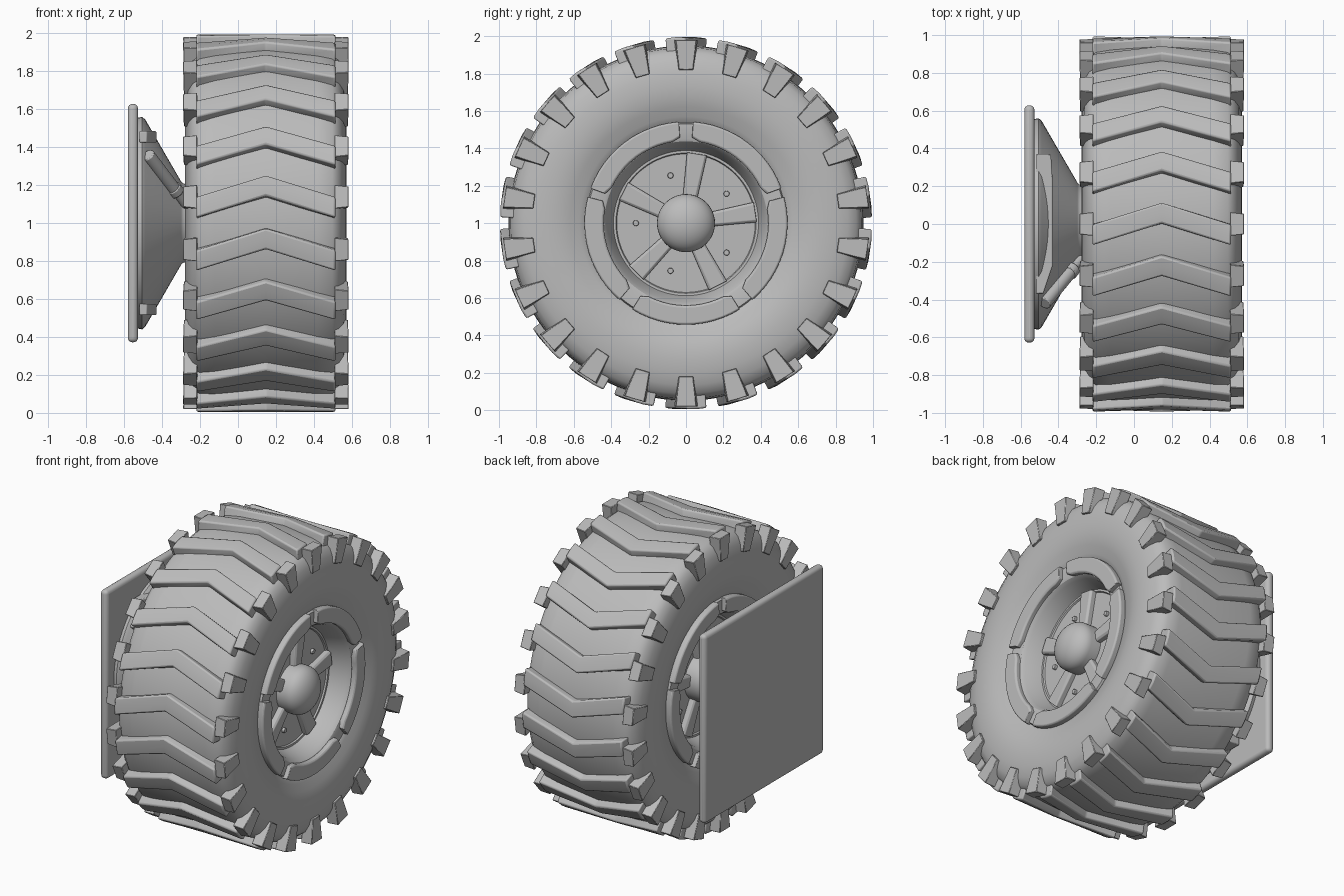
import bpy, bmesh, math
from mathutils import Vector

if "Cube" in bpy.data.objects:
    bpy.data.objects.remove(bpy.data.objects["Cube"])

CX, CZ = 0.147, 1.0          # wheel centre
LUGS = 22
rad = math.radians

grey = bpy.data.materials.new("grey")
grey.diffuse_color = (0.5, 0.5, 0.5, 1)
grey.use_nodes = True
grey.node_tree.nodes["Principled BSDF"].inputs["Base Color"].default_value = grey.diffuse_color


def wheel_point(u, r, a):
    """u = offset along the axle, a = clockwise angle from the top."""
    return Vector((CX + u, r * math.sin(a), CZ + r * math.cos(a)))


def loft(bm, sections, cap=True, ring=False):
    rows = [[bm.verts.new(p) for p in s] for s in sections]
    n = len(rows[0])
    pairs = list(zip(rows, rows[1:] + rows[:1])) if ring else list(zip(rows, rows[1:]))
    for a, b in pairs:
        for i in range(n if cap else n - 1):
            j = (i + 1) % n
            bm.faces.new((a[i], a[j], b[j], b[i]))
    if cap and not ring:
        bm.faces.new(rows[0])
        bm.faces.new(rows[-1])


def finish(name, bm, bevel=0.0, smooth=35, segments=2):
    bmesh.ops.remove_doubles(bm, verts=bm.verts, dist=1e-5)
    bmesh.ops.recalc_face_normals(bm, faces=bm.faces)
    me = bpy.data.meshes.new(name)
    bm.to_mesh(me)
    bm.free()
    me.materials.append(grey)
    ob = bpy.data.objects.new(name, me)
    bpy.context.collection.objects.link(ob)
    if bevel:
        mod = ob.modifiers.new("bevel", 'BEVEL')
        mod.width, mod.segments, mod.limit_method = bevel, segments, 'ANGLE'
    bpy.ops.object.select_all(action='DESELECT')
    ob.select_set(True)
    bpy.context.view_layer.objects.active = ob
    bpy.ops.object.shade_smooth_by_angle(angle=rad(smooth))
    return ob


def lathe(name, profile, steps=96, smooth=35):
    bm = bmesh.new()
    loft(bm, [[wheel_point(u, r, math.tau * k / steps) for u, r in profile]
              for k in range(steps)], cap=False, ring=True)
    return finish(name, bm, smooth=smooth)


def mirrored(half):
    return half + [(-u, r) for u, r in reversed(half)]


def rod(name, p, q, radius, sides=24, bevel=0.0):
    p, q = Vector(p), Vector(q)
    rot = (q - p).to_track_quat('Z', 'Y')
    circle = [rot @ Vector((radius * math.cos(t), radius * math.sin(t), 0))
              for t in (math.tau * i / sides for i in range(sides))]
    bm = bmesh.new()
    loft(bm, [[p + c for c in circle], [q + c for c in circle]])
    return finish(name, bm, bevel)


# Tyre carcass
lathe("tyre", mirrored([(0.33, 0.50), (0.375, 0.535), (0.388, 0.57), (0.408, 0.62),
                        (0.421, 0.67), (0.426, 0.73), (0.422, 0.80), (0.408, 0.865),
                        (0.385, 0.91), (0.35, 0.938), (0.27, 0.946), (0.0, 0.949)]), smooth=50)

# Chevron tread bars
bm = bmesh.new()
for k in range(LUGS):
    a = math.tau * k / LUGS
    bars = []
    for u, lo in ((-0.367, -6.7), (0, 0), (0.367, -6.7)):
        bars.append([wheel_point(u, r, a + rad(lo + d))
                     for r, d in ((0.90, 0), (0.994, 0.2), (0.996, 3.3), (0.994, 6.5), (0.90, 6.7))])
    loft(bm, bars)
finish("tread_bars", bm, 0.01)

# Shoulder blocks on both sidewalls
bm = bmesh.new()
for side in (-1, 1):
    for k in range(LUGS):
        a = math.tau * k / LUGS
        out, tan = Vector((0, math.sin(a), math.cos(a))), Vector((0, math.cos(a), -math.sin(a)))
        secs = []
        for r0, u0, u1, w in ((0.82, 0.36, 0.432, 0.038), (0.98, 0.362, 0.436, 0.055)):
            secs.append([Vector((CX + side * u, 0, CZ)) + out * r0 + tan * t
                         for u, t in ((u0, -w * 1.15), (u1, -w), (u1, w), (u0, w * 1.15))])
        loft(bm, secs)
finish("shoulder_blocks", bm, 0.003, segments=1)

# Rim barrel with recessed discs on both sides
lathe("rim", mirrored([(0.245, 0.0), (0.245, 0.37), (0.255, 0.375), (0.255, 0.388), (0.265, 0.392),
                       (0.36, 0.42), (0.383, 0.437), (0.388, 0.45), (0.388, 0.53),
                       (0.36, 0.545)]), smooth=30)

# Domed hub, same on both sides
dome = [(0.315 + 0.105 * math.cos(t), 0.155 * math.sin(t))
        for t in (math.pi / 2 * i / 10 for i in range(11))]
lathe("hub", mirrored(dome + [(0.24, 0.155)]), 48)

# Rim clamp segments, spokes and bolts on both sides
seg_bm, spoke_bm, bolt_bm = bmesh.new(), bmesh.new(), bmesh.new()
for side in (-1, 1):
    for a0, a1 in ((4, 70), (75, 139), (148, 212), (221, 285), (290, 356)):
        secs = []
        for i in range(13):
            a = rad(a0 + (a1 - a0) * i / 12)
            inner = 0.46 if i in (0, 12) else 0.44
            secs.append([wheel_point(side * u, r, a) for u, r in
                         ((0.36, inner), (0.41, inner), (0.418, inner + 0.01),
                          (0.418, 0.535), (0.41, 0.543), (0.36, 0.543))])
        loft(seg_bm, secs)
    for k in range(5):
        a = rad(9 + 72 * k)
        out, tan = Vector((0, math.sin(a), math.cos(a))), Vector((0, math.cos(a), -math.sin(a)))
        secs = []
        for r, w in ((0.10, 0.036), (0.375, 0.054)):
            secs.append([Vector((CX + side * u, 0, CZ)) + out * r + tan * t
                         for u, t in ((0.23, -w), (0.275, -w), (0.285, -w + 0.012),
                                      (0.285, w - 0.012), (0.275, w), (0.23, w))])
        loft(spoke_bm, secs)
        c = wheel_point(0, 0.268, rad(54 + 72 * k))
        ring = [(0.016 * math.cos(t), 0.016 * math.sin(t)) for t in
                (math.tau * i / 12 for i in range(12))]
        loft(bolt_bm, [[c + Vector((side * u, y, z)) for y, z in ring] for u in (0.23, 0.262)])
finish("rim_clamps", seg_bm, 0.003)
finish("spokes", spoke_bm, 0.003)
finish("bolts", bolt_bm, 0.003)

# Square mounting plate
bm = bmesh.new()
loft(bm, [[Vector((x, y * 0.628, CZ + z * 0.628)) for y, z in ((-1, -1), (1, -1), (1, 1), (-1, 1))]
          for x in (-0.581, -0.527)])
finish("mounting_plate", bm, 0.024, segments=4)

# Round mount cone and axle
lathe("mount_cone", [(x - CX, r) for x, r in ((-0.53, 0.0), (-0.53, 0.555), (-0.505, 0.56),
                                              (-0.488, 0.545), (-0.30, 0.22), (-0.29, 0.21),
                                              (-0.275, 0.205), (-0.275, 0.0))], 64, 30)
rod("axle", (-0.3, 0, CZ), (-0.1, 0, CZ), 0.10)

# Upper and lower brackets beside the cone
bm = bmesh.new()
for s in (-1, 1):
    secs = []
    for z in (0.425, 0.485):
        secs.append([Vector((x, y, CZ + s * z)) for x, y in
                     ((-0.52, -0.37), (-0.48, -0.37), (-0.43, -0.22),
                      (-0.43, 0.22), (-0.44, 0.37), (-0.52, 0.37))])
    loft(bm, secs)
finish("brackets", bm, 0.006)

# Slanted steering cylinder
p, q = Vector((-0.475, -0.42, 1.36)), Vector((-0.27, -0.17, 1.09))
rod("cylinder_body", p, p.lerp(q, 0.68), 0.036, bevel=0.005)
rod("cylinder_collar", p.lerp(q, 0.64), p.lerp(q, 0.74), 0.042, bevel=0.005)
rod("cylinder_piston", p.lerp(q, 0.5), q, 0.026)
